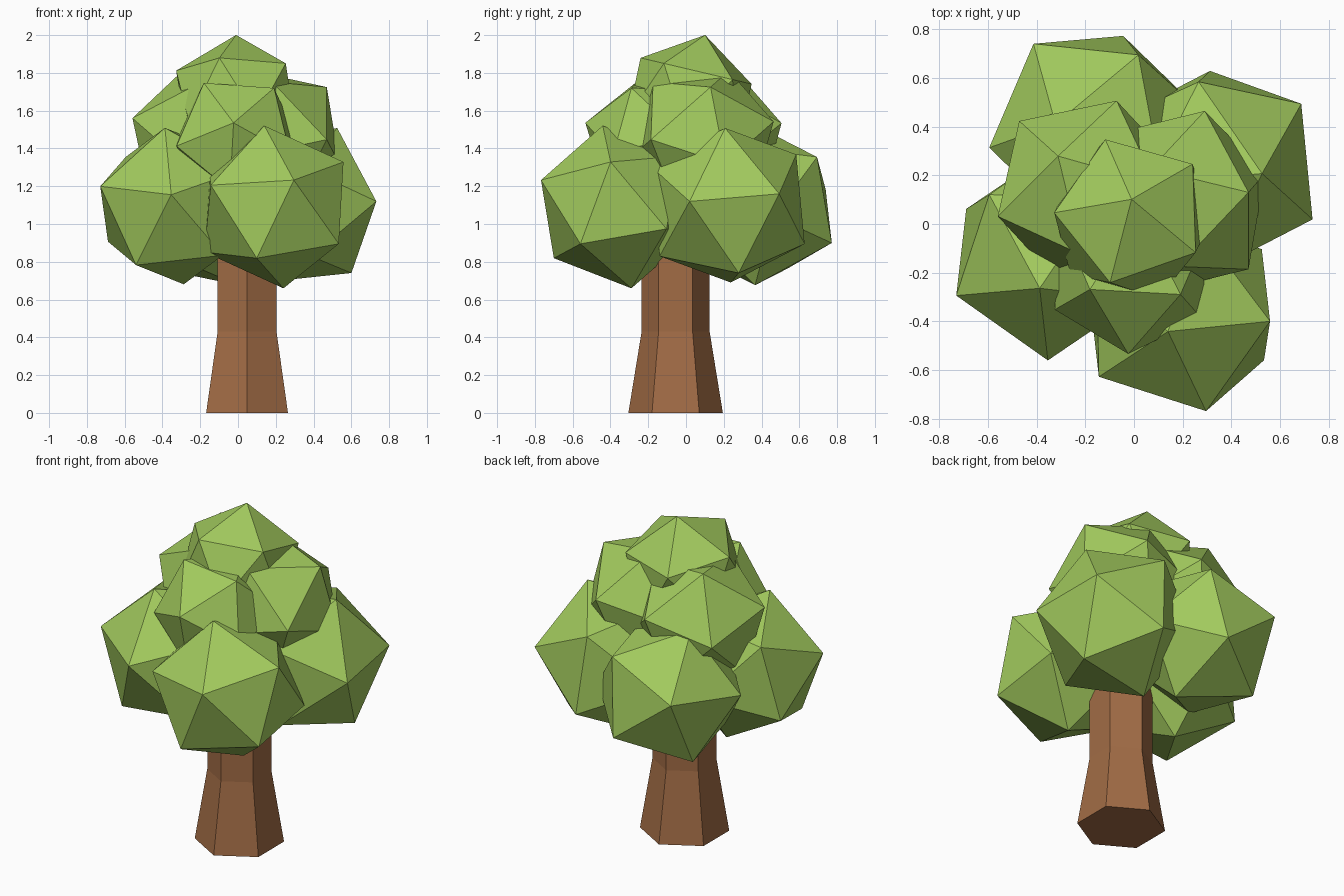
import bpy, bmesh
from math import sin, cos, pi
from mathutils import Vector, Matrix

if "Cube" in bpy.data.objects:
    bpy.data.objects.remove(bpy.data.objects["Cube"])


def material(name, color):
    mat = bpy.data.materials.new(name)
    mat.diffuse_color = color
    mat.use_nodes = True
    mat.node_tree.nodes["Principled BSDF"].inputs["Base Color"].default_value = mat.diffuse_color
    return mat


def finish(bm, name, mat):
    bmesh.ops.recalc_face_normals(bm, faces=bm.faces)
    mesh = bpy.data.meshes.new(name)
    bm.to_mesh(mesh)
    bm.free()
    mesh.materials.append(mat)
    obj = bpy.data.objects.new(name, mesh)
    bpy.context.collection.objects.link(obj)
    return obj


def leaf_clump(name, center, radius, apex, neighbour):
    """Icosahedron turned so one corner points to apex and the next to neighbour."""
    z = Vector(apex).normalized()
    n = Vector(neighbour)
    x = (n - z * n.dot(z)).normalized()
    y = z.cross(x)
    rot = Matrix((x, y, z)).transposed().to_4x4()
    bm = bmesh.new()
    bmesh.ops.create_icosphere(bm, subdivisions=1, radius=radius,
                               matrix=Matrix.Translation(center) @ rot)
    finish(bm, name, leaf)


leaf = material("leaf", (0.36, 0.59, 0.11, 1))
bark = material("bark", (0.36, 0.15, 0.06, 1))

# Trunk: six-sided, flared at the foot
bm = bmesh.new()
rings = []
for z, r in ((0, 0.25), (0.43, 0.18), (1.2, 0.18)):
    rings.append([bm.verts.new((0.048 + r * cos(pi / 2 + k * pi / 3),
                                -0.055 + r * sin(pi / 2 + k * pi / 3), z))
                  for k in range(6)])
for low, high in zip(rings, rings[1:]):
    for k in range(6):
        j = (k + 1) % 6
        bm.faces.new((low[k], low[j], high[j], high[k]))
bm.faces.new(rings[0][::-1])
bm.faces.new(rings[-1])
finish(bm, "trunk", bark)

# Foliage: four low clumps, three middle clumps, one on top
clumps = (
    ("low_front_clump", (0.19, -0.365, 1.09), 0.44, (-0.05, -0.075, 0.425), (0.105, -0.405, 0.15)),
    ("low_left_clump", (-0.337, -0.124, 1.095), 0.44, (-0.05, -0.14, 0.415), (-0.393, -0.17, 0.105)),
    ("low_right_clump", (0.326, 0.222, 1.099), 0.455, (0.2, -0.015, 0.41), (0.404, -0.205, 0.006)),
    ("low_back_clump", (-0.16, 0.388, 1.088), 0.443, (-0.253, 0.352, 0.095), (0.11, 0.387, -0.185)),
    ("middle_left_clump", (-0.192, 0.136, 1.44), 0.4, (-0.118, 0.141, 0.35), (-0.368, -0.109, 0.113)),
    ("middle_front_clump", (-0.011, -0.19, 1.445), 0.355, (-0.169, -0.078, 0.3), (-0.015, -0.343, 0.095)),
    ("middle_right_clump", (0.18, 0.09, 1.452), 0.4, (0.29, 0.04, 0.273), (0.29, -0.276, -0.005)),
    ("top_clump", (-0.01, 0.02, 1.655), 0.355, (0, 0.08, 0.34), (-0.09, -0.263, 0.24)),
)
for clump in clumps:
    leaf_clump(*clump)
